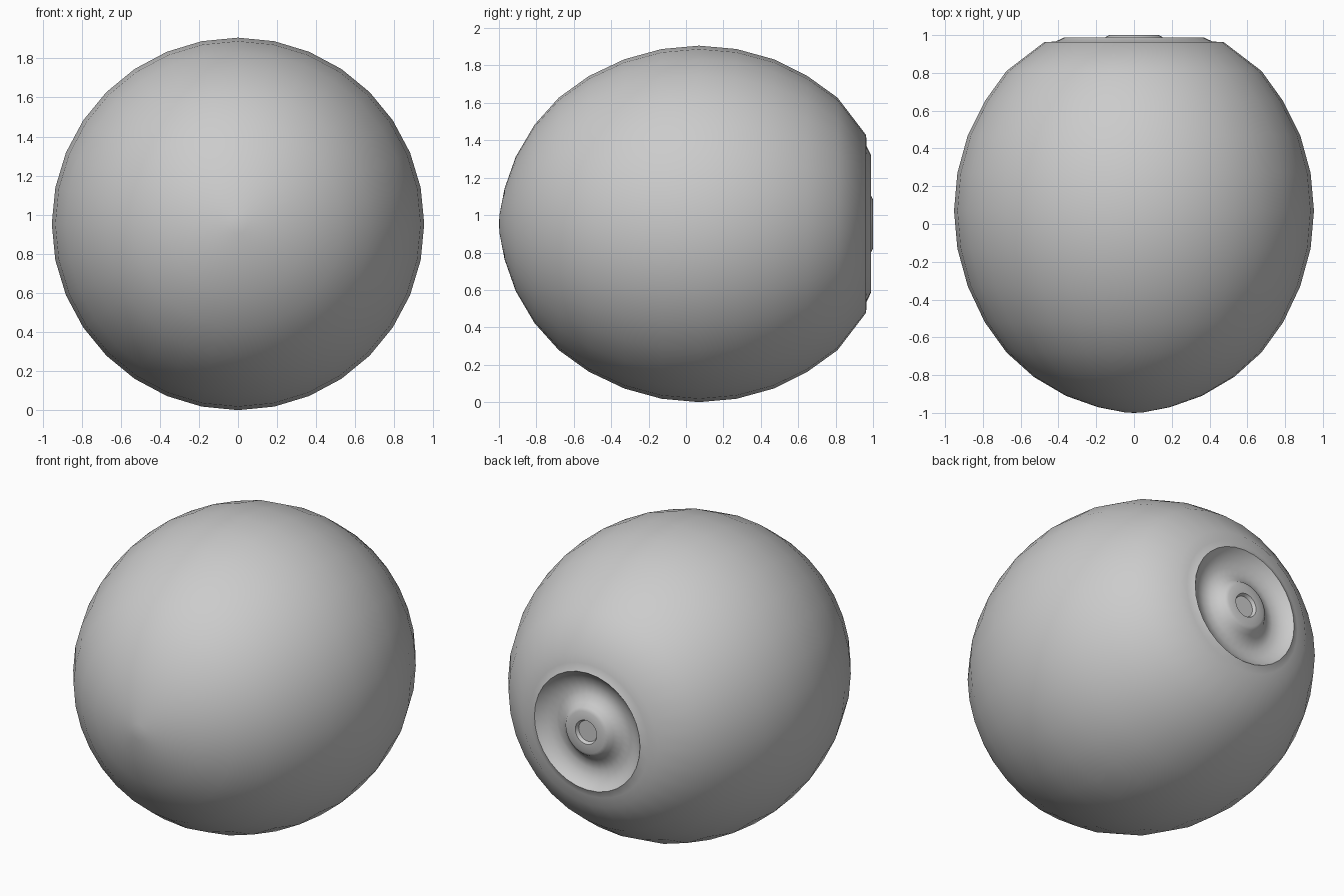
import bpy, bmesh, math

cube = bpy.data.objects.get("Cube")
if cube:
    bpy.data.objects.remove(cube, do_unlink=True)

SEGMENTS = 32
CENTRE_Z = 0.953

grey = bpy.data.materials.new("plain_grey")
grey.use_nodes = True
colour = (0.6, 0.6, 0.6, 1)
grey.diffuse_color = colour
grey.node_tree.nodes["Principled BSDF"].inputs["Base Color"].default_value = colour


def lathe(name, profile):
    """Spin (radius, y) points about the front-to-back axis; radius 0 closes the end."""
    bm = bmesh.new()
    rings = []
    for r, y in profile:
        if r == 0:
            rings.append([bm.verts.new((0, y, 0))] * SEGMENTS)
            continue
        angles = [math.tau * i / SEGMENTS for i in range(SEGMENTS)]
        rings.append([bm.verts.new((r * math.sin(a), y, r * math.cos(a))) for a in angles])
    for a, b in zip(rings, rings[1:]):
        for i in range(SEGMENTS):
            j = (i + 1) % SEGMENTS
            corners = list(dict.fromkeys((a[i], a[j], b[j], b[i])))
            bm.faces.new(corners)
    bmesh.ops.recalc_face_normals(bm, faces=bm.faces)
    mesh = bpy.data.meshes.new(name)
    bm.to_mesh(mesh)
    bm.free()
    mesh.materials.append(grey)
    obj = bpy.data.objects.new(name, mesh)
    bpy.context.collection.objects.link(obj)
    obj.location.z = CENTRE_Z
    bpy.ops.object.select_all(action="DESELECT")
    obj.select_set(True)
    bpy.context.view_layer.objects.active = obj
    bpy.ops.object.shade_smooth_by_angle(angle=math.radians(38))
    return obj


# Egg-shaped shell with a slightly pointed front, flat rim, ring channel and hub
shell = [(0, -1), (0.05, -0.997), (0.19, -0.97), (0.36, -0.91), (0.53, -0.81),
         (0.675, -0.68), (0.79, -0.52), (0.88, -0.33), (0.935, -0.13),
         (0.953, 0.07), (0.935, 0.27), (0.88, 0.47), (0.79, 0.65),
         (0.675, 0.81), (0.475, 0.963)]
rim = [(0.415, 0.966), (0.37, 0.988)]
channel = [(0.35, 0.965), (0.31, 0.94), (0.26, 0.925), (0.21, 0.935), (0.17, 0.965)]
hub = [(0.15, 0.99), (0.13, 1), (0.075, 1), (0.065, 0.98), (0, 0.98)]
lathe("ball_body", shell + rim + channel + hub)
